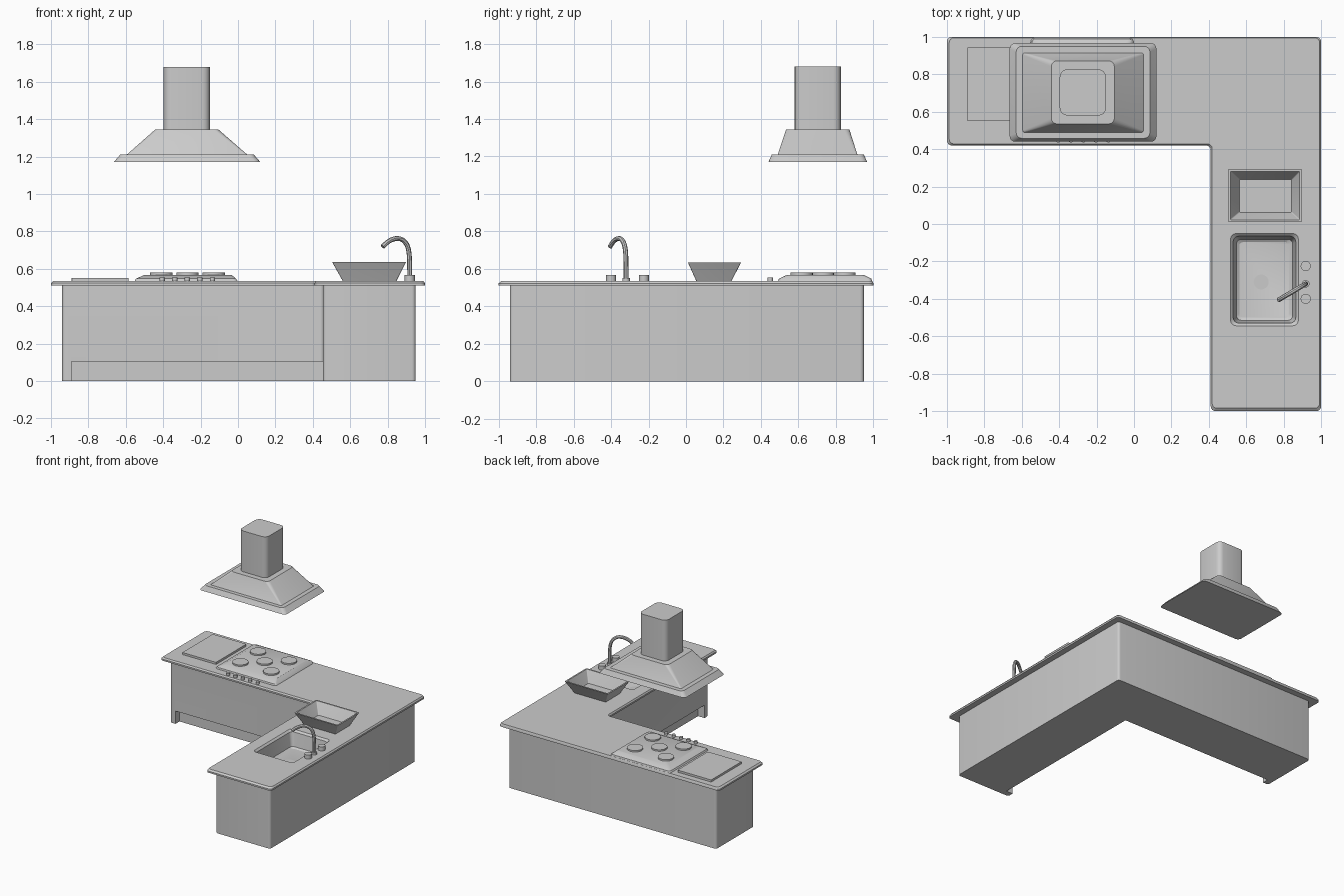
import bpy, bmesh, math
from mathutils import Vector

if "Cube" in bpy.data.objects:
    bpy.data.objects.remove(bpy.data.objects["Cube"])


def fillet(pts, r, n=4):
    """Round every corner of a closed 2D outline."""
    out = []
    for i, p in enumerate(pts):
        p = Vector(p)
        a = (Vector(pts[i - 1]) - p).normalized()
        b = (Vector(pts[(i + 1) % len(pts)]) - p).normalized()
        s, e, c = p + a * r, p + b * r, p + (a + b) * r
        for k in range(n + 1):
            t = math.pi / 2 * k / n
            out.append(c + (s - c) * math.cos(t) + (e - c) * math.sin(t))
    return out


def rect(x0, x1, y0, y1, r=0.02):
    return fillet([(x0, y0), (x1, y0), (x1, y1), (x0, y1)], r)


def ell(x0, x1, y0, y1, xi, yi, r):
    """L-shaped outline: back run plus right run."""
    return fillet([(x0, yi), (xi, yi), (xi, y0), (x1, y0), (x1, y1), (x0, y1)], r)


def loft(name, rings):
    """Closed solid through matching (outline, z) rings."""
    bm = bmesh.new()
    loops = [[bm.verts.new((p[0], p[1], z)) for p in pts] for pts, z in rings]
    for lo, hi in zip(loops, loops[1:]):
        for i in range(len(lo)):
            j = (i + 1) % len(lo)
            bm.faces.new((lo[i], lo[j], hi[j], hi[i]))
    bm.faces.new(loops[0][::-1])
    bm.faces.new(loops[-1])
    bmesh.ops.recalc_face_normals(bm, faces=bm.faces)
    me = bpy.data.meshes.new(name)
    bm.to_mesh(me)
    bm.free()
    ob = bpy.data.objects.new(name, me)
    bpy.context.collection.objects.link(ob)
    return ob


def disc(name, x, y, r, z0, z1, n=24):
    pts = [(x + r * math.cos(2 * math.pi * k / n), y + r * math.sin(2 * math.pi * k / n)) for k in range(n)]
    return loft(name, [(pts, z0), (pts, z1)])


def cut(ob, cutter):
    m = ob.modifiers.new("cut", "BOOLEAN")
    m.object, m.operation, m.solver = cutter, "DIFFERENCE", "EXACT"
    cutter.hide_render = True
    bpy.context.view_layer.objects.active = ob
    bpy.ops.object.modifier_apply(modifier=m.name)


# cabinet with toe-kick recess along the inner faces
body_outline = ell(-0.94, 0.95, -0.94, 0.95, 0.455, 0.46, 0.02)
cabinet = loft("cabinet", [(body_outline, 0), (body_outline, 0.515)])
kick = [(-0.89, 0.40), (0.40, 0.40), (0.40, -0.89), (0.514, -0.89), (0.514, 0.512), (-0.89, 0.512)]
toe_cutter = loft("toe_cutter", [(kick, -0.1), (kick, 0.105)])
cut(cabinet, toe_cutter)

# countertop with chamfered upper edge
full = ell(-1, 1, -1, 1, 0.41, 0.42, 0.025)
inset = ell(-0.988, 0.992, -0.985, 0.995, 0.418, 0.428, 0.025)
counter = loft("countertop", [(full, 0.51), (full, 0.523), (inset, 0.535)])

# sink recess and drain
sink_cutter = loft("sink_cutter", [
    (rect(0.563, 0.831, -0.50, -0.097), 0.40),
    (rect(0.548, 0.848, -0.515, -0.082, 0.025), 0.41),
    (rect(0.53, 0.865, -0.53, -0.065, 0.03), 0.52),
    (rect(0.515, 0.88, -0.545, -0.05, 0.03), 0.536),
    (rect(0.515, 0.88, -0.545, -0.05, 0.03), 0.60)])
cut(cabinet, sink_cutter)
cut(counter, sink_cutter)
for c in (toe_cutter, sink_cutter):
    bpy.data.objects.remove(c)
disc("drain", 0.68, -0.31, 0.04, 0.395, 0.403)

# open tapered bowl beside the sink
loft("bowl", [
    (rect(0.56, 0.847, 0.055, 0.243, 0.006), 0.535),
    (rect(0.504, 0.898, 0.01, 0.294, 0.006), 0.635),
    (rect(0.516, 0.886, 0.022, 0.282, 0.006), 0.635),
    (rect(0.564, 0.843, 0.062, 0.238, 0.006), 0.545)])

# faucet: swept spout, collar and two handles
curve = bpy.data.curves.new("faucet_curve", "CURVE")
curve.dimensions = "3D"
curve.bevel_depth, curve.bevel_resolution, curve.use_fill_caps = 0.013, 2, True
path = [(0, 0.53), (0, 0.60), (0, 0.68), (0.015, 0.735), (0.055, 0.765), (0.10, 0.762), (0.14, 0.745), (0.168, 0.718)]
sp = curve.splines.new("NURBS")
sp.points.add(len(path) - 1)
for pt, (d, z) in zip(sp.points, path):
    pt.co = (0.918 - 0.86 * d, -0.32 - 0.51 * d, z, 1)
sp.use_endpoint_u, sp.order_u, sp.resolution_u = True, 4, 4
tmp = bpy.data.objects.new("faucet_tmp", curve)
bpy.context.collection.objects.link(tmp)
mesh = bpy.data.meshes.new_from_object(tmp.evaluated_get(bpy.context.evaluated_depsgraph_get()))
bpy.data.objects.remove(tmp)
bpy.context.collection.objects.link(bpy.data.objects.new("faucet_spout", mesh))
disc("faucet_collar", 0.918, -0.32, 0.02, 0.53, 0.55)
for i, y in enumerate((-0.40, -0.225)):
    disc(f"tap_handle_{i}", 0.918, y, 0.027, 0.53, 0.568)

# cooktop, burners and knobs
loft("cooktop", [
    (rect(-0.555, 0.0, 0.49, 0.995), 0.53),
    (rect(-0.545, -0.01, 0.495, 0.99), 0.547),
    (rect(-0.50, -0.035, 0.54, 0.95), 0.568)])
for i, (x, y) in enumerate([(-0.41, 0.617), (-0.13, 0.617), (-0.27, 0.732), (-0.41, 0.846), (-0.13, 0.846)]):
    disc(f"burner_{i}", x, y, 0.06, 0.56, 0.58)
for i in range(5):
    disc(f"knob_{i}", -0.405 + 0.067 * i, 0.45, 0.014, 0.53, 0.554, 16)

# cutting board
board = rect(-0.89, -0.585, 0.55, 0.945, 0.005)
loft("cutting_board", [(board, 0.53), (board, 0.552)])

# extractor hood and chimney
loft("hood", [
    (rect(-0.665, 0.12, 0.44, 0.967, 0.03), 1.17),
    (rect(-0.63, 0.085, 0.458, 0.95, 0.03), 1.21),
    (rect(-0.595, 0.05, 0.49, 0.915, 0.01), 1.21),
    (rect(-0.442, -0.105, 0.535, 0.872, 0.03), 1.345)])
flue = rect(-0.397, -0.15, 0.58, 0.827, 0.04)
loft("chimney", [(flue, 1.34), (flue, 1.68)])

# smooth rounded parts, keep edges sharp
bpy.ops.object.select_all(action="SELECT")
bpy.context.view_layer.objects.active = cabinet
bpy.ops.object.shade_smooth_by_angle(angle=math.radians(28))
